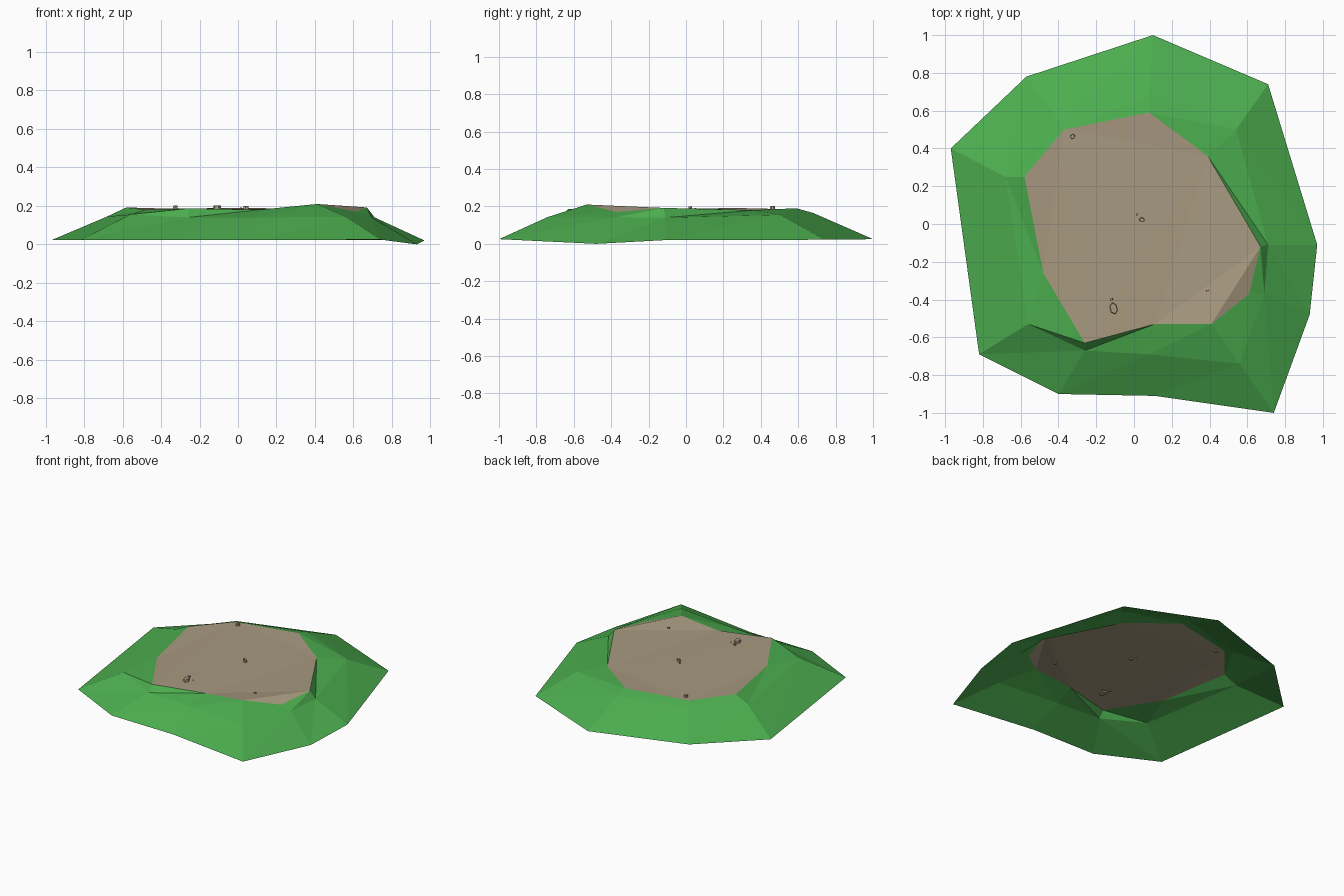
import bpy, bmesh, math
from mathutils import Matrix, Vector

if "Cube" in bpy.data.objects:
    bpy.data.objects.remove(bpy.data.objects["Cube"])


def material(name, colour):
    m = bpy.data.materials.new(name)
    m.diffuse_color = (*colour, 1)
    m.use_nodes = True
    m.node_tree.nodes["Principled BSDF"].inputs["Base Color"].default_value = m.diffuse_color
    return m


grass = material("grass green", (0.072, 0.42, 0.078))
earth = material("dry earth", (0.39, 0.32, 0.215))

# Three contour lines of the mound, running clockwise from the back
plateau_edge = [(.08, .59, .19), (.39, .36, .18), (.67, -.12, .192), (.61, -.37, .17),
                (.41, -.53, .21), (.11, -.53, .18), (-.26, -.63, .187), (-.48, -.26, .18),
                (-.58, .25, .192), (-.37, .50, .186)]
shoulder = [(.08, .68, .165), (.54, .50, .155), (.71, -.11, .14), (.69, -.37, .143),
            (.56, -.74, .143), (.08, -.69, .14), (-.26, -.67, .14), (-.56, -.53, .155),
            (-.68, .25, .145), (-.40, .55, .165)]
foot = [(.10, 1, .025), (.71, .74, .022), (.97, -.11, .02), (.93, -.48, 0),
        (.74, -1, .025), (.11, -.91, .022), (-.40, -.90, .022), (-.82, -.69, .022),
        (-.97, .40, .022), (-.57, .78, .022)]


def make_object(name, bm, mat):
    me = bpy.data.meshes.new(name)
    bm.normal_update()
    bm.to_mesh(me)
    bm.free()
    me.materials.append(mat)
    ob = bpy.data.objects.new(name, me)
    bpy.context.collection.objects.link(ob)
    return ob


# Grassy slope: two triangulated bands between the contours, open below
bm = bmesh.new()
rings = [[bm.verts.new(p) for p in ring] for ring in (plateau_edge, shoulder, foot)]
for a, b in zip(rings, rings[1:]):
    for i in range(len(a)):
        j = (i + 1) % len(a)
        bm.faces.new((a[i], b[i], b[j]))
        bm.faces.new((a[i], b[j], a[j]))
make_object("grass_slope", bm, grass)
for f in bpy.data.objects["grass_slope"].data.polygons:
    if f.normal.z < 0:
        f.flip()

# Bare earth plateau, folded up at the front right corner
bm = bmesh.new()
v = [bm.verts.new(p) for p in plateau_edge]
for idx in ((9, 1, 0), (4, 3, 2), (5, 4, 2), (5, 2, 1), (6, 5, 1), (6, 1, 9), (7, 6, 9), (8, 7, 9)):
    bm.faces.new([v[i] for i in idx])
make_object("earth_plateau", bm, earth)

# Small stones: x, y, half width, half depth, turn in degrees, top height
stones = [(-.325, .463, .015, .013, 55, .202), (.015, .05, .006, .006, 20, .192),
          (.042, .023, .016, .012, -20, .200), (-.108, -.447, .022, .034, 15, .202),
          (-.12, -.398, .010, .008, 0, .196), (.39, -.355, .009, .007, 10, .197),
          (-.073, -.418, .004, .004, 0, .189)]
for n, (x, y, w, d, turn, top) in enumerate(stones):
    bm = bmesh.new()
    h = top - .176
    bmesh.ops.create_cone(bm, cap_ends=True, segments=6, radius1=1, radius2=.85, depth=1,
                          matrix=Matrix.Translation((x, y, top - h / 2))
                          @ Matrix.Rotation(math.radians(turn), 4, 'Z')
                          @ Matrix.Diagonal(Vector((w, d, h, 1))))
    make_object(f"stone_{n + 1}", bm, earth)
